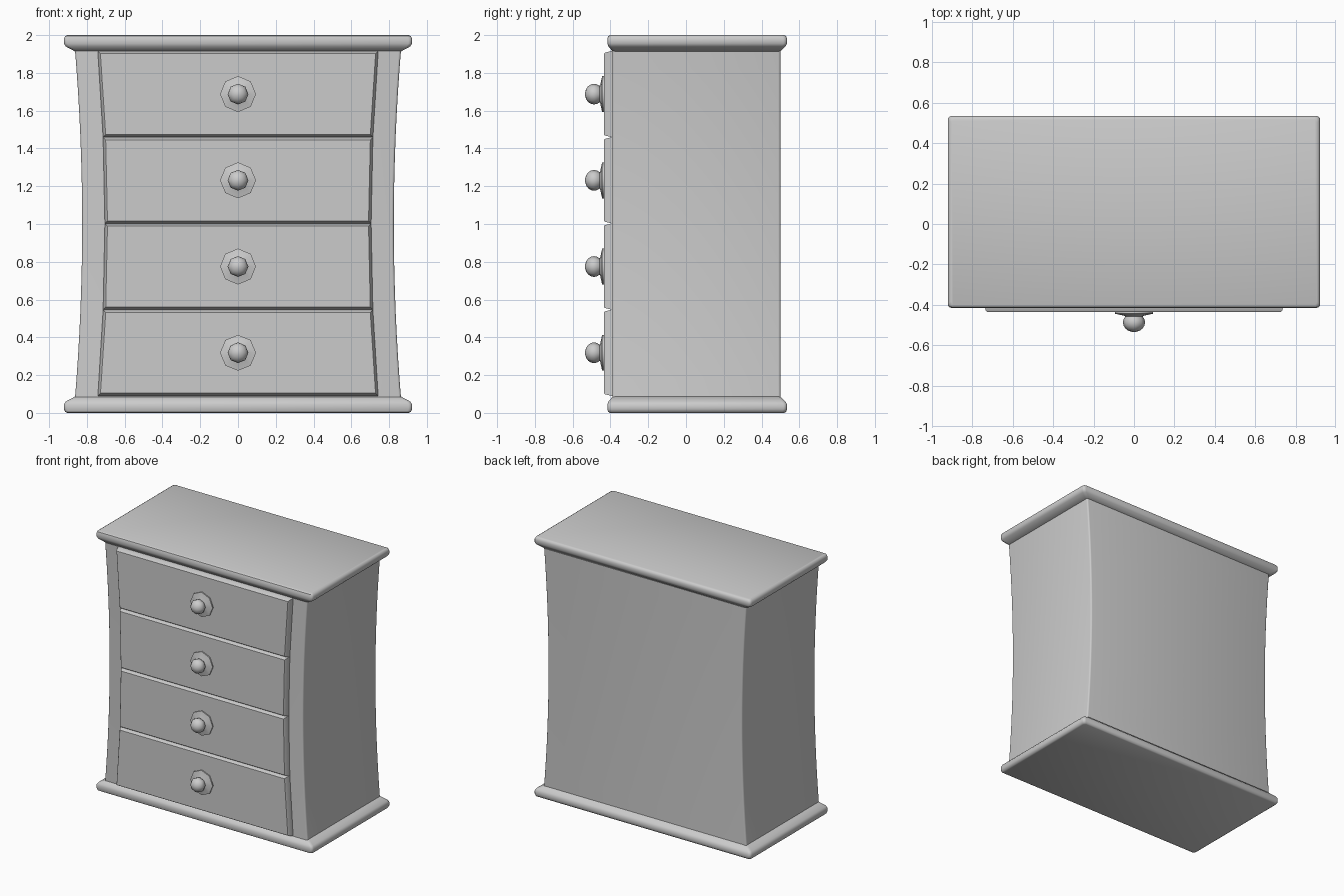
import bpy, bmesh, math

if "Cube" in bpy.data.objects:
    bpy.data.objects.remove(bpy.data.objects["Cube"])

grey = bpy.data.materials.new("plain grey")
grey.use_nodes = True
GREY = (0.6, 0.6, 0.6, 1)
grey.diffuse_color = GREY
grey.node_tree.nodes["Principled BSDF"].inputs["Base Color"].default_value = GREY


def loft(name, rings, angle=40):
    """Skin a stack of equally long closed rings and cap both ends."""
    bm = bmesh.new()
    loops = [[bm.verts.new(p) for p in ring] for ring in rings]
    count = len(loops[0])
    for a, b in zip(loops, loops[1:]):
        for i in range(count):
            j = (i + 1) % count
            bm.faces.new((a[i], a[j], b[j], b[i]))
    bm.faces.new(loops[0][::-1])
    bm.faces.new(loops[-1])
    bmesh.ops.recalc_face_normals(bm, faces=bm.faces)
    mesh = bpy.data.meshes.new(name)
    bm.to_mesh(mesh)
    bm.free()
    mesh.materials.append(grey)
    obj = bpy.data.objects.new(name, mesh)
    bpy.context.collection.objects.link(obj)
    bpy.ops.object.select_all(action='DESELECT')
    obj.select_set(True)
    bpy.context.view_layer.objects.active = obj
    bpy.ops.object.shade_smooth_by_angle(angle=math.radians(angle))
    return obj


def rounded_rect(half, front, back, z, r):
    """Horizontal rectangle with small rounded corners."""
    corners = [(half - r, back - r), (r - half, back - r),
               (r - half, front + r), (half - r, front + r)]
    return [(x + r * math.cos(a), y + r * math.sin(a), z)
            for k, (x, y) in enumerate(corners)
            for a in [math.radians(90 * k + 30 * s) for s in range(4)]]


def waist(z):
    """How far the sides curve inward at a given height."""
    return 0.037 * (1 - ((z - 1) / 0.91) ** 2)


# Waisted carcass
levels = [0.06 + 1.88 * i / 16 for i in range(17)]
loft("cabinet_body", [rounded_rect(0.862 - waist(z), -0.39, 0.5, z, 0.012) for z in levels])

# Moulded base and top, mirrored: half width, front, back, height
moulding = [(0.905, -0.403, 0.52, 0), (0.916, -0.412, 0.53, 0.006),
            (0.922, -0.416, 0.535, 0.02), (0.922, -0.416, 0.535, 0.045),
            (0.912, -0.411, 0.527, 0.06), (0.862, -0.388, 0.5, 0.087)]
loft("base_moulding", [rounded_rect(h, f, b, z, 0.02) for h, f, b, z in moulding])
loft("top_moulding", [rounded_rect(h, f, b, 2 - z, 0.02) for h, f, b, z in moulding])

# Knob and its octagonal plate: distance forward, radius
knob = [(0, 0.095), (0.012, 0.095), (0.022, 0.05), (0.03, 0.034), (0.036, 0.034)]
knob += [(0.055 - 0.048 * math.cos(a), 0.055 * math.sin(a))
         for a in [math.radians(d) for d in range(50, 171, 20)]]

# Four drawers with chamfered edges, following the waist
PITCH, FRONT = 0.4565, -0.435
for n in range(4):
    low = 0.09 + n * PITCH
    high = low + PITCH
    rings = []
    for y, inset in [(-0.37, 0), (-0.394, 0), (-0.429, 0.009), (FRONT, 0.014)]:
        right = [(0.742 - waist(z) - inset, y, z + shift)
                 for z, shift in [(low, inset), (high, -inset)]]
        rings.append(right + [(-x, y, z) for x, y, z in reversed(right)])
    loft(f"drawer_{n + 1}", rings, 35)

    middle = low + PITCH / 2
    rings = [[(r * math.cos(k * math.pi / 4), FRONT + 0.003 - d,
               middle + r * math.sin(k * math.pi / 4)) for k in range(8)]
             for d, r in knob]
    loft(f"drawer_knob_{n + 1}", rings, 50)
